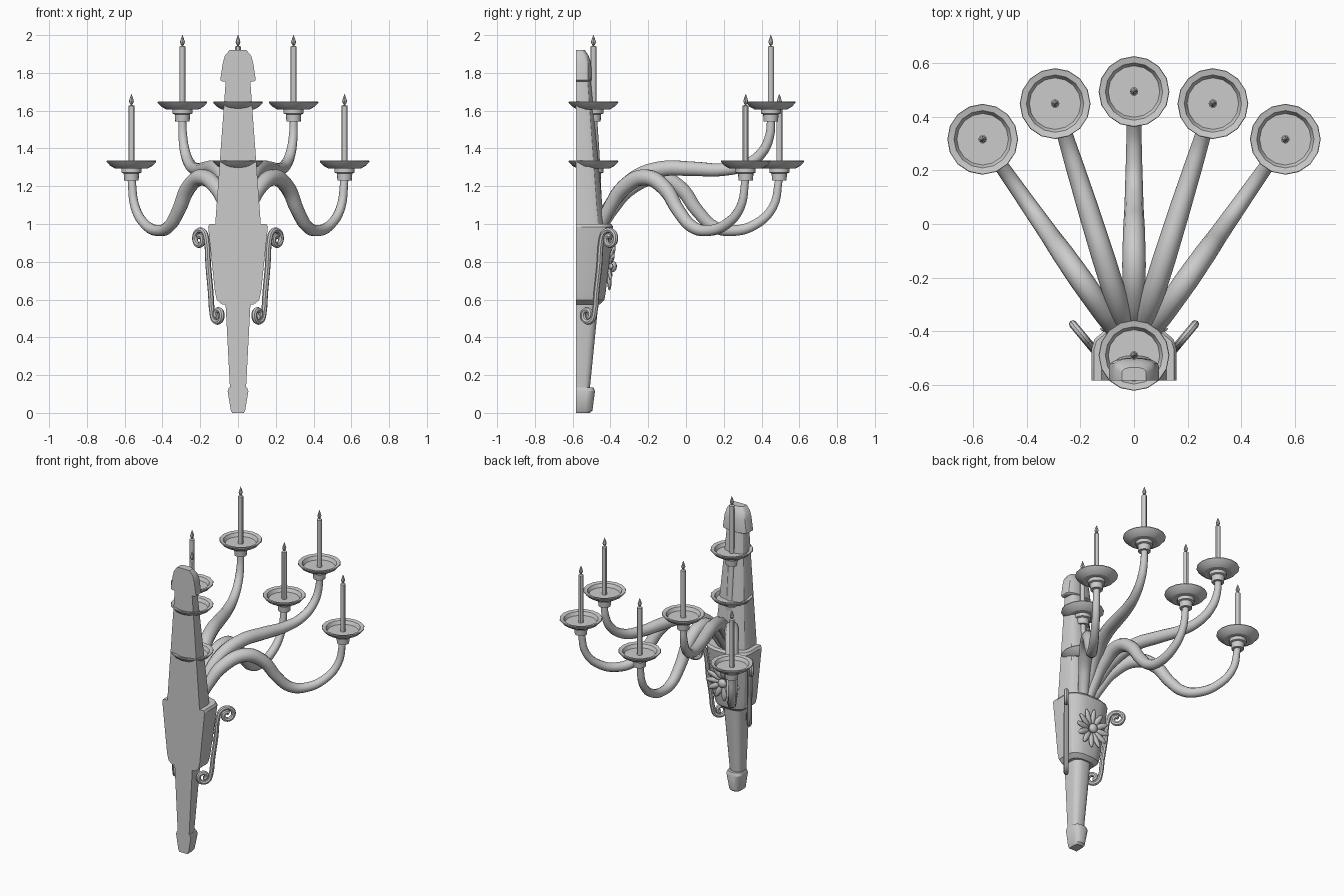
import bpy, bmesh, math
from mathutils import Vector, Matrix

if "Cube" in bpy.data.objects:
    bpy.data.objects.remove(bpy.data.objects["Cube"])

BACK = -0.583                      # flat wall side
PIVOT = Vector((0, -0.49, 0))      # arms fan out from here


def finish(name, bm, angle=30):
    bmesh.ops.recalc_face_normals(bm, faces=bm.faces)
    me = bpy.data.meshes.new(name)
    bm.to_mesh(me)
    bm.free()
    ob = bpy.data.objects.new(name, me)
    bpy.context.collection.objects.link(ob)
    smooth(ob, angle)
    return ob


def smooth(ob, angle):
    bpy.ops.object.select_all(action='DESELECT')
    ob.select_set(True)
    bpy.context.view_layer.objects.active = ob
    bpy.ops.object.shade_smooth_by_angle(angle=math.radians(angle))


def lathe(name, profile, loc, n=16):
    """Revolve (radius, z) points about a vertical axis."""
    bm = bmesh.new()
    rings = []
    for r, z in profile:
        if r == 0:
            rings.append([bm.verts.new((loc[0], loc[1], loc[2] + z))] * n)
        else:
            rings.append([bm.verts.new((loc[0] + r * math.cos(2 * math.pi * i / n),
                                        loc[1] + r * math.sin(2 * math.pi * i / n),
                                        loc[2] + z)) for i in range(n)])
    for a, b in zip(rings, rings[1:]):
        for i in range(n):
            j = (i + 1) % n
            bm.faces.new(list(dict.fromkeys((a[i], a[j], b[j], b[i]))))
    return finish(name, bm)


def half_column(name, rows):
    """Loft a flat-backed, round-fronted section through (half width, front y, z)."""
    half = [(1, 0), (1, 0.6), (0.93, 0.78), (0.72, 0.92), (0.36, 1)]
    section = half + [(-x, y) for x, y in reversed(half)]
    bm = bmesh.new()
    rings = [[bm.verts.new((x * w, BACK + y * (f - BACK), z)) for x, y in section]
             for w, f, z in rows]
    n = len(section)
    for a, b in zip(rings, rings[1:]):
        for i in range(n):
            j = (i + 1) % n
            bm.faces.new((a[i], a[j], b[j], b[i]))
    bm.faces.new(rings[0])
    bm.faces.new(rings[-1])
    return finish(name, bm)


def tube(name, pts, radii, steps=5, bevel=3):
    """Round tapered tube along a smooth path."""
    cu = bpy.data.curves.new(name, 'CURVE')
    cu.dimensions = '3D'
    cu.bevel_depth = 1
    cu.bevel_resolution = bevel
    cu.resolution_u = steps
    cu.use_fill_caps = True
    sp = cu.splines.new('BEZIER')
    sp.bezier_points.add(len(pts) - 1)
    for bp, p, r in zip(sp.bezier_points, pts, radii):
        bp.co = p
        bp.radius = r
        bp.handle_left_type = bp.handle_right_type = 'AUTO'
    ob = bpy.data.objects.new(name, cu)
    bpy.context.collection.objects.link(ob)
    bpy.ops.object.select_all(action='DESELECT')
    ob.select_set(True)
    bpy.context.view_layer.objects.active = ob
    bpy.ops.object.convert(target='MESH')
    smooth(bpy.context.object, 40)


# Wall column, stacked from the foot up
half_column("foot_cap", [(0.03, -0.51, 0), (0.038, -0.495, 0.012),
                         (0.055, -0.482, 0.115), (0.048, -0.49, 0.135)])
half_column("lower_column", [(0.042, -0.51, 0.12), (0.067, -0.462, 0.6)])
half_column("middle_block", [(0.085, -0.455, 0.575), (0.112, -0.432, 0.598),
                             (0.122, -0.425, 0.64), (0.158, -0.385, 0.985),
                             (0.15, -0.395, 1.0)])
half_column("upper_column", [(0.122, -0.432, 0.98), (0.062, -0.508, 1.8)])
half_column("top_cap", [(0.085, -0.51, 1.755), (0.094, -0.5, 1.762), (0.081, -0.502, 1.85),
                        (0.07, -0.515, 1.89), (0.045, -0.535, 1.92)])

# Candle holders: dish, cup, candle and flame; z is the dish rim height
DISH = [(0, -0.034), (0.085, -0.037), (0.112, -0.022), (0.132, 0),
        (0.13, 0.005), (0.107, 0), (0.096, -0.022), (0, -0.022)]
CUP = [(0, -0.1), (0.038, -0.1), (0.041, -0.062), (0.053, -0.058), (0.053, -0.034), (0, -0.034)]
CANDLE = [(0, -0.025), (0.016, -0.025), (0.016, 0.296), (0.004, 0.3), (0.004, 0.305), (0, 0.305)]
FLAME = [(0, 0.3), (0.008, 0.306), (0.013, 0.32), (0.008, 0.338), (0, 0.36)]


def holder(tag, x, y, z):
    lathe("dish_" + tag, DISH, (x, y, z))
    lathe("cup_" + tag, CUP, (x, y, z))
    lathe("candle_" + tag, CANDLE, (x, y, z), 12)
    lathe("flame_" + tag, FLAME, (x, y, z), 8)


# Arm paths: (distance from pivot, z, tube radius)
LOW = [(0.03, 0.96, 0.03), (0.1, 1.08, 0.036), (0.2, 1.195, 0.042), (0.34, 1.247, 0.044),
       (0.46, 1.19, 0.041), (0.55, 1.07, 0.036), (0.64, 0.985, 0.033), (0.74, 0.965, 0.03),
       (0.86, 1.0, 0.027), (0.95, 1.09, 0.024), (0.983, 1.24, 0.021)]
HIGH = [(0.03, 0.98, 0.03), (0.11, 1.12, 0.037), (0.23, 1.24, 0.043), (0.38, 1.292, 0.043),
        (0.55, 1.292, 0.04), (0.72, 1.288, 0.035), (0.85, 1.315, 0.03),
        (0.94, 1.385, 0.027), (0.978, 1.47, 0.024), (0.985, 1.55, 0.021)]

for i, (deg, path, z) in enumerate([(-35, LOW, 1.33), (-17.4, HIGH, 1.643), (0, LOW, 1.33),
                                    (17.4, HIGH, 1.643), (35, LOW, 1.33)]):
    d = Vector((math.sin(math.radians(deg)), math.cos(math.radians(deg)), 0))
    tube(f"arm_{i + 1}", [PIVOT + d * r + Vector((0, 0, h)) for r, h, _ in path],
         [t for _, _, t in path])
    end = PIVOT + d * 0.984
    holder(str(i + 1), end.x, end.y, z)

# Two holders set against the column, on an upright stem
holder("column_high", 0, -0.49, 1.643)
holder("column_low", 0, -0.49, 1.33)
tube("column_stem", [(0, -0.47, 1.0), (0, -0.478, 1.3), (0, -0.49, 1.56)], [0.03, 0.025, 0.021])

# S-scrolls on both sides of the block, in a diagonal plane
scroll = []
for k in range(13):                                 # top curl, inside to outside
    t = 1 - k / 12
    a = math.pi - t * 2.7 * math.pi
    r = 0.055 - 0.041 * t
    scroll.append((0.055 + r * math.cos(a), 0.92 + r * math.sin(a)))
scroll += [(-0.015, 0.78), (-0.035, 0.64)]
for k in range(13):                                 # bottom curl, outside to inside
    t = k / 12
    a = -t * 2.5 * math.pi
    r = 0.045 - 0.033 * t
    scroll.append((-0.095 + r * math.cos(a), 0.52 + r * math.sin(a)))
for side, s in (("left", -1), ("right", 1)):
    tube("scroll_" + side, [(s * (0.167 + 0.64 * u), -0.447 + 0.77 * u, z) for u, z in scroll],
         [0.015] * len(scroll), 3, 2)

# Flower on the block front, leaning with the taper
bm = bmesh.new()
for i in range(12):
    m = (Matrix.Rotation(i * math.pi / 6, 4, 'Y') @ Matrix.Translation((0, 0, 0.075))
         @ Matrix.Rotation(math.radians(-8), 4, 'X') @ Matrix.Diagonal((0.019, 0.012, 0.053, 1)))
    bmesh.ops.create_uvsphere(bm, u_segments=8, v_segments=6, radius=1, matrix=m)
bmesh.ops.create_uvsphere(bm, u_segments=12, v_segments=8, radius=1,
                          matrix=Matrix.Translation((0, 0.01, 0)) @ Matrix.Diagonal((0.03, 0.022, 0.03, 1)))
bmesh.ops.transform(bm, verts=bm.verts, matrix=Matrix.Translation((0, -0.398, 0.775))
                    @ Matrix.Rotation(math.radians(-6.5), 4, 'X'))
finish("flower", bm, 60)
